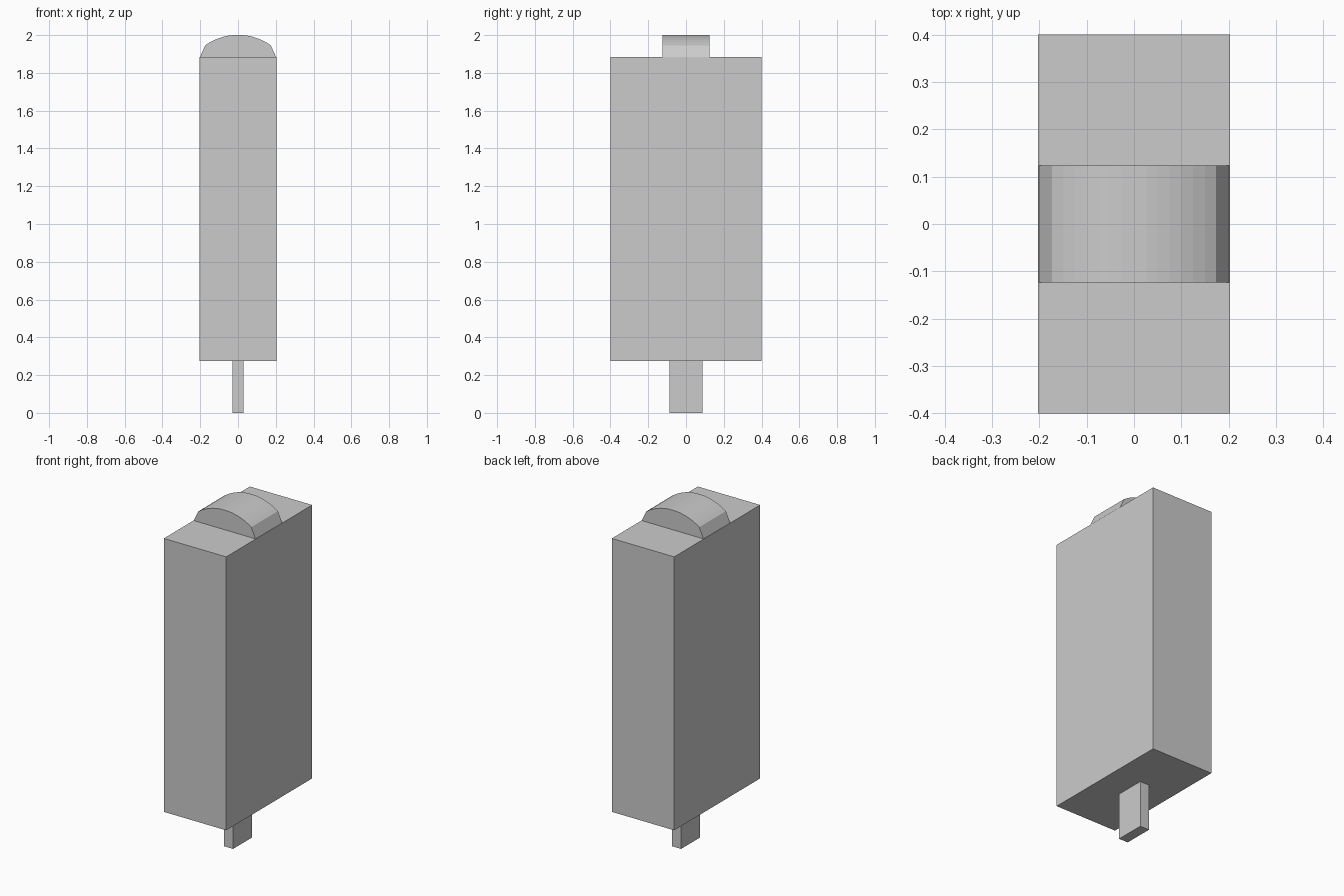
import bpy, bmesh, math

if "Cube" in bpy.data.objects:
    bpy.data.objects.remove(bpy.data.objects["Cube"])


def box(name, sx, sy, z0, z1):
    bpy.ops.mesh.primitive_cube_add(size=1, location=(0, 0, (z0 + z1) / 2))
    ob = bpy.context.object
    ob.name = name
    ob.scale = (sx, sy, z1 - z0)
    bpy.ops.object.transform_apply(location=False, rotation=False, scale=True)
    return ob


def extrude_xz(name, profile, half_depth):
    bm = bmesh.new()
    face = bm.faces.new([bm.verts.new((x, -half_depth, z)) for x, z in profile])
    new = bmesh.ops.extrude_face_region(bm, geom=[face])["geom"]
    verts = [v for v in new if isinstance(v, bmesh.types.BMVert)]
    bmesh.ops.translate(bm, verts=verts, vec=(0, 2 * half_depth, 0))
    bmesh.ops.recalc_face_normals(bm, faces=bm.faces)
    mesh = bpy.data.meshes.new(name)
    bm.to_mesh(mesh)
    bm.free()
    ob = bpy.data.objects.new(name, mesh)
    bpy.context.collection.objects.link(ob)
    return ob


# Main block and the narrow pin below it
box("body", 0.406, 0.8, 0.275, 1.885)
box("bottom_pin", 0.06, 0.176, 0.0, 0.275)

# Rounded top cap: sloped sides, then a shallow arc
half_xs = [0.173, 0.15, 0.125, 0.1, 0.075, 0.05, 0.027]
radius = 0.3
xs = half_xs + [-x for x in reversed(half_xs)]
arc = [(x, 2.0 - radius + math.sqrt(radius ** 2 - x ** 2)) for x in xs]
lift = 2.0 - max(z for _, z in arc)
arc = [(x, z + lift) for x, z in arc]
extrude_xz("top_cap", [(0.201, 1.885)] + arc + [(-0.201, 1.885)], 0.124)
